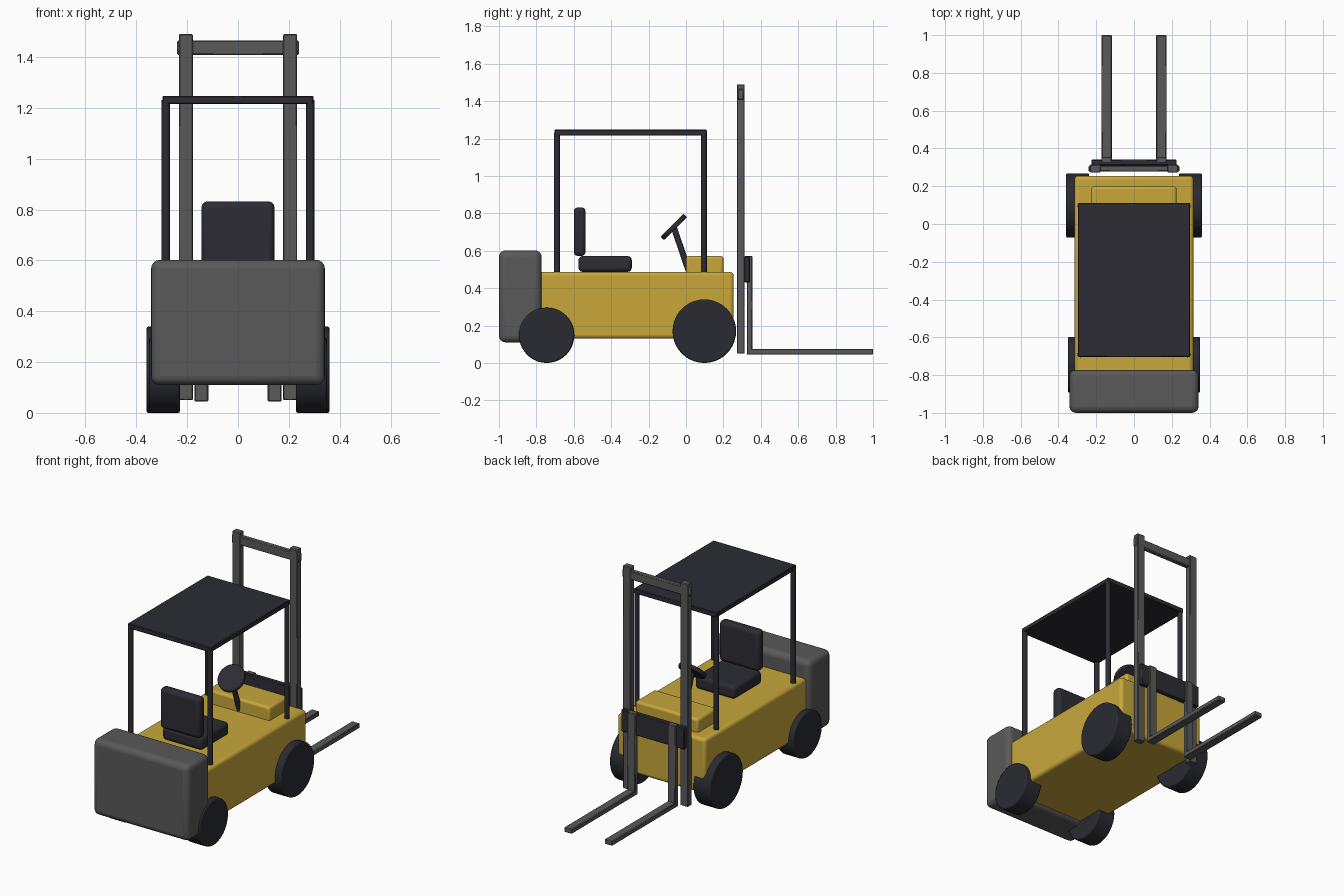
import bpy, math
from mathutils import Vector

cube = bpy.data.objects.get("Cube")
if cube:
    bpy.data.objects.remove(cube, do_unlink=True)


def material(name, r, g, b):
    m = bpy.data.materials.new(name)
    m.use_nodes = True
    m.diffuse_color = (r, g, b, 1)
    m.node_tree.nodes["Principled BSDF"].inputs["Base Color"].default_value = (r, g, b, 1)
    return m


yellow = material("yellow paint", 0.58, 0.386, 0.044)
grey = material("grey steel", 0.1, 0.1, 0.1)
black = material("dark frame", 0.025, 0.025, 0.034)
rubber = material("black rubber", 0.023, 0.024, 0.031)


def finish(name, mat, bevel, segments):
    ob = bpy.context.object
    ob.name = name
    ob.data.materials.append(mat)
    if bevel:
        mod = ob.modifiers.new("Rounded edges", 'BEVEL')
        mod.width = bevel
        mod.segments = segments
        mod.limit_method = 'ANGLE'
        mod.angle_limit = math.radians(40)
    bpy.ops.object.shade_smooth_by_angle(angle=math.radians(35))
    return ob


def box(name, mat, x, y, z, bevel=0.0, segments=3):
    """Box from (low, high) ranges on each axis."""
    bpy.ops.mesh.primitive_cube_add(size=1, location=[sum(r) / 2 for r in (x, y, z)])
    bpy.context.object.scale = [r[1] - r[0] for r in (x, y, z)]
    bpy.ops.object.transform_apply(location=False, rotation=False, scale=True)
    return finish(name, mat, bevel, segments)


def rod(name, mat, start, end, radius, sides=16, bevel=0.0):
    """Cylinder between two points."""
    a, b = Vector(start), Vector(end)
    bpy.ops.mesh.primitive_cylinder_add(
        vertices=sides, radius=radius, depth=(b - a).length, location=(a + b) / 2,
        rotation=(b - a).to_track_quat('Z', 'Y').to_euler())
    return finish(name, mat, bevel, 2)


# Chassis
box("body", yellow, (-0.315, 0.315), (-0.80, 0.255), (0.13, 0.487), 0.02)
box("dash_cowl", yellow, (-0.225, 0.225), (0.0, 0.2), (0.46, 0.572), 0.015)
box("counterweight", grey, (-0.342, 0.342), (-1.0, -0.772), (0.11, 0.602), 0.035, 4)

# Seat and steering
box("seat_cushion", black, (-0.143, 0.143), (-0.575, -0.29), (0.487, 0.572), 0.022)
box("seat_back", black, (-0.143, 0.143), (-0.6, -0.537), (0.572, 0.832), 0.022)
rod("steering_column", black, (0, 0.015, 0.49), (0, -0.065, 0.725), 0.016)
tilt = Vector((0, -0.009, 0.009))
hub = Vector((0, -0.065, 0.727))
rod("steering_wheel", black, hub - tilt, hub + tilt, 0.087, 32, 0.005)

# Overhead guard
box("roof", black, (-0.297, 0.297), (-0.704, 0.112), (1.215, 1.247), 0.004, 1)

# Paired parts on each side
for side, s in (("right", -1), ("left", 1)):
    for end, y in (("rear", -0.69), ("front", 0.095)):
        rod(f"{end}_{side}_post", black, (s * 0.284, y, 0.47), (s * 0.284, y, 1.23), 0.016)
    for end, y, r, outer in (("rear", -0.745, 0.148, 0.35), ("front", 0.098, 0.17, 0.36)):
        rod(f"{end}_{side}_wheel", rubber, (s * (outer - 0.122), y, r),
            (s * outer, y, r), r, 40, 0.008)

    def span(lo, hi):
        return tuple(sorted((s * lo, s * hi)))
    box(f"{side}_mast_rail", grey, span(0.177, 0.233), (0.272, 0.314), (0.05, 1.49), 0.004, 1)
    box(f"{side}_fork_shank", grey, span(0.117, 0.172), (0.325, 0.355), (0.045, 0.573), 0.004, 1)
    box(f"{side}_fork_tine", grey, span(0.117, 0.172), (0.327, 1.0), (0.045, 0.076), 0.004, 1)

# Mast crossbar and lift carriage
box("mast_crossbar", grey, (-0.24, 0.24), (0.277, 0.309), (1.408, 1.465), 0.005, 1)
box("lift_carriage", black, (-0.226, 0.226), (0.311, 0.342), (0.43, 0.572), 0.005, 1)
